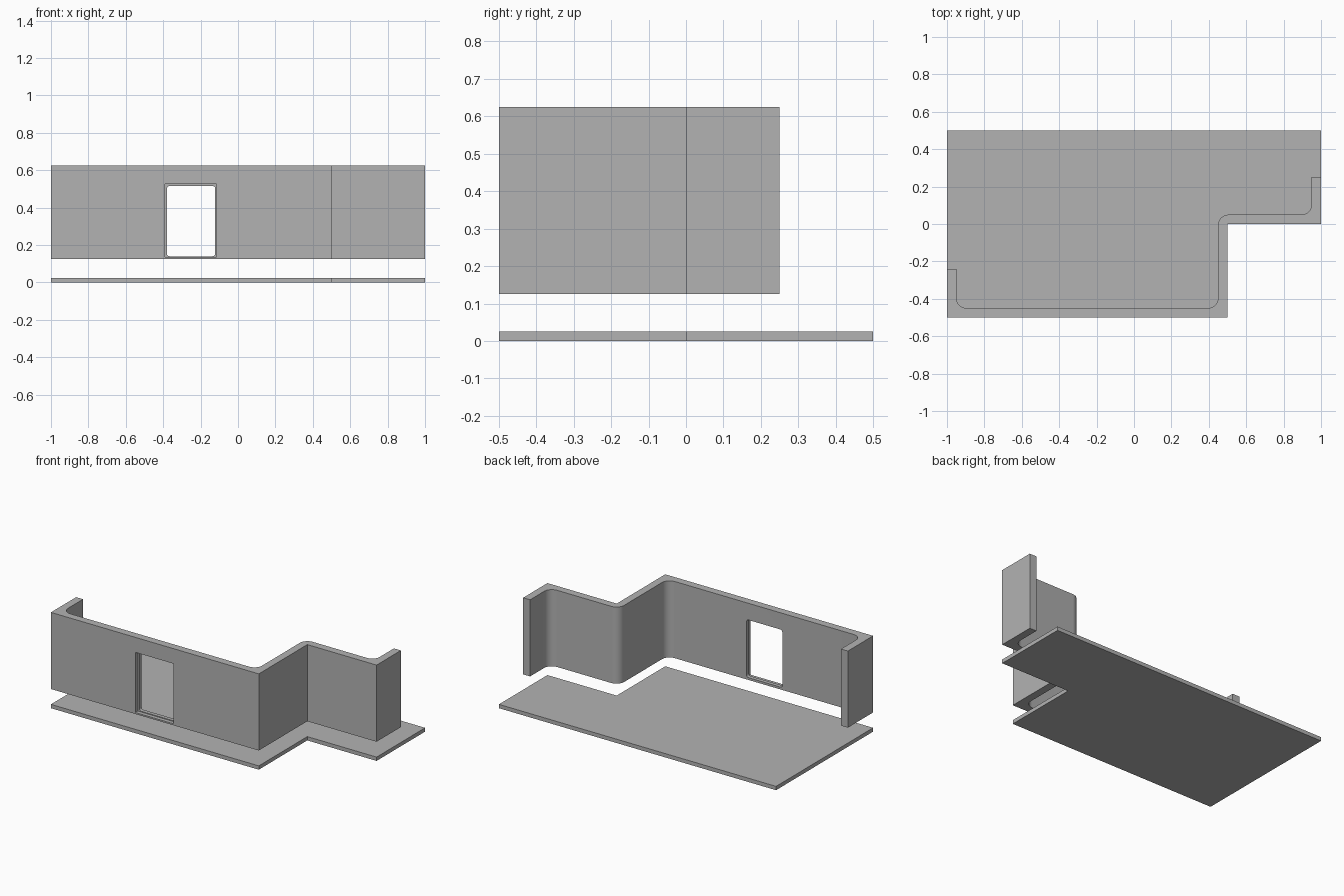
import bpy, bmesh, math
from mathutils import Vector

if "Cube" in bpy.data.objects:
    bpy.data.objects.remove(bpy.data.objects["Cube"])

grey = bpy.data.materials.new("plain grey")
grey.diffuse_color = (0.45, 0.45, 0.45, 1)
grey.use_nodes = True
grey.node_tree.nodes["Principled BSDF"].inputs["Base Color"].default_value = grey.diffuse_color


def round_corner(prev, corner, nxt, radius, steps=8):
    """Points of a circular fillet at a right-angled corner."""
    p, c, n = (Vector(v) for v in (prev, corner, nxt))
    a, b = (p - c).normalized(), (n - c).normalized()
    centre = c + (a + b) * radius
    return [centre - b * radius * math.cos(t) - a * radius * math.sin(t)
            for t in (math.pi / 2 * i / steps for i in range(steps + 1))]


def prism(name, points, to_3d, direction):
    """Extrude a closed outline along a direction."""
    bm = bmesh.new()
    face = bm.faces.new([bm.verts.new(to_3d(p[0], p[1])) for p in points])
    top = bmesh.ops.extrude_face_region(bm, geom=[face])["geom"]
    bmesh.ops.translate(bm, vec=direction,
                        verts=[v for v in top if isinstance(v, bmesh.types.BMVert)])
    bmesh.ops.recalc_face_normals(bm, faces=bm.faces)
    mesh = bpy.data.meshes.new(name)
    bm.to_mesh(mesh)
    bm.free()
    obj = bpy.data.objects.new(name, mesh)
    bpy.context.collection.objects.link(obj)
    mesh.materials.append(grey)
    return obj


def cutter(name, x0, x1, z0, z1, y0, y1, radius):
    """Rounded rectangular cutting block running along y."""
    rect = [(x0, z0), (x1, z0), (x1, z1), (x0, z1)]
    pts = []
    for i in range(4):
        pts += round_corner(rect[i - 1], rect[i], rect[(i + 1) % 4], radius, 4)
    obj = prism(name, pts, lambda x, z: (x, y0, z), (0, y1 - y0, 0))
    obj.hide_render = True
    obj.hide_set(True)
    return obj


# Floor slab
floor = [(-1, -0.5), (0.5, -0.5), (0.5, 0), (1, 0), (1, 0.5), (-1, 0.5)]
prism("floor_slab", floor, lambda x, y: (x, y, 0), (0, 0, 0.025))

# Stepped wall: sharp outside, filleted inside
outer = [(-1, -0.24), (-1, -0.5), (0.5, -0.5), (0.5, 0), (1, 0), (1, 0.25)]
inner = [(0.95, 0.25), (0.95, 0.05), (0.45, 0.05), (0.45, -0.45),
         (-0.95, -0.45), (-0.95, -0.24)]
path = [inner[0]]
for i in range(1, len(inner) - 1):
    path += round_corner(inner[i - 1], inner[i], inner[i + 1], 0.055)
path.append(inner[-1])
wall = prism("wall", outer + path, lambda x, y: (x, y, 0.125), (0, 0, 0.5))

# Window opening with a shallow front rebate
cuts = [cutter("rebate_cutter", -0.39, -0.115, 0.135, 0.527, -0.55, -0.475, 0.003),
        cutter("opening_cutter", -0.38, -0.122, 0.14, 0.516, -0.6, -0.3, 0.014)]
for cut in cuts:
    mod = wall.modifiers.new(cut.name, "BOOLEAN")
    mod.operation = "DIFFERENCE"
    mod.solver = "EXACT"
    mod.object = cut

bpy.ops.object.select_all(action="DESELECT")
wall.select_set(True)
bpy.context.view_layer.objects.active = wall
bpy.ops.object.shade_smooth_by_angle(angle=math.radians(30))
for mod_name in [c.name for c in cuts]:
    bpy.ops.object.modifier_apply(modifier=mod_name)
bpy.ops.object.shade_smooth_by_angle(angle=math.radians(30))
